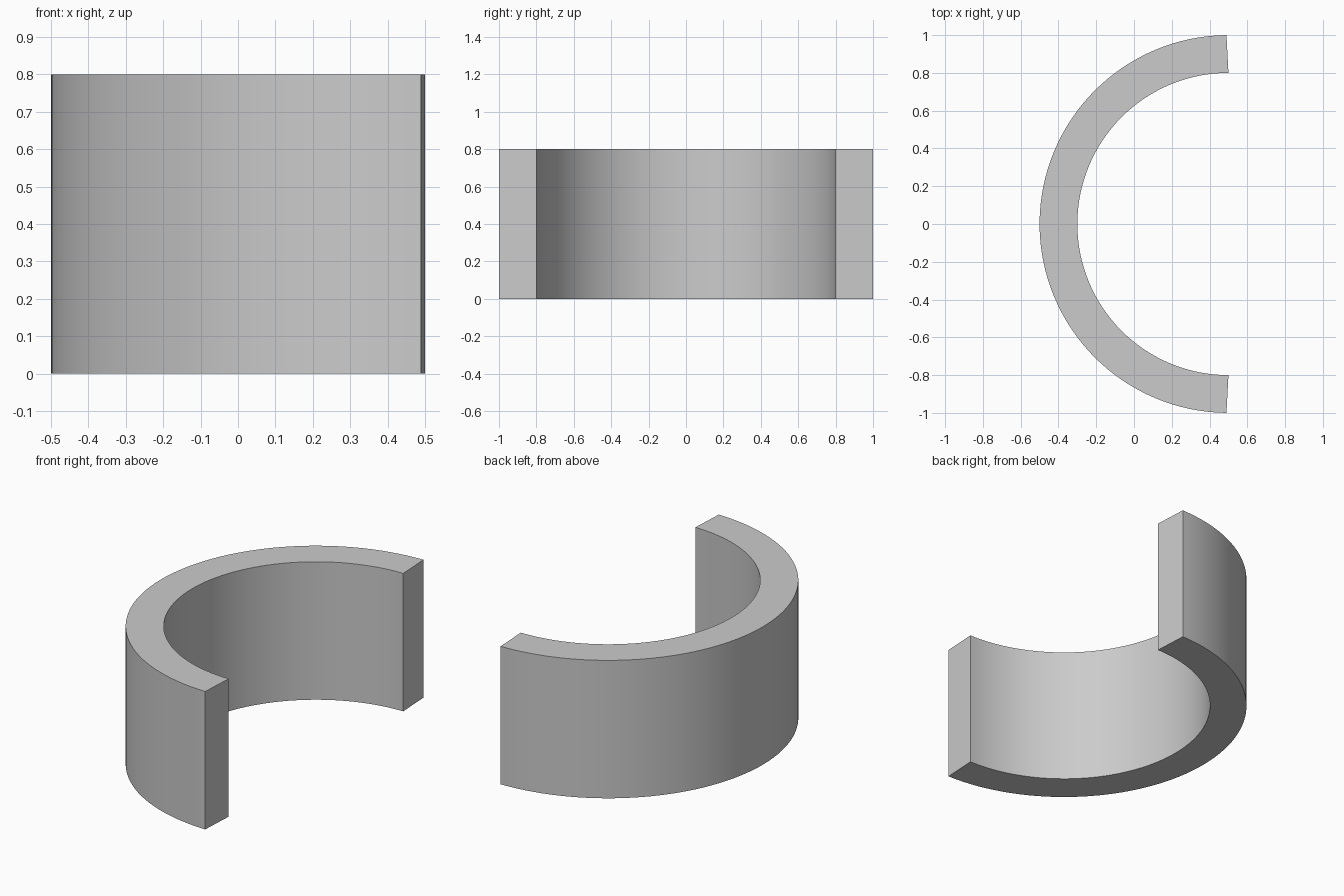
import bpy, bmesh
from math import cos, sin, radians

if "Cube" in bpy.data.objects:
    bpy.data.objects.remove(bpy.data.objects["Cube"])

SEGMENTS = 64
CENTRE_X, HEIGHT = 0.5, 0.8


def arc(radius, start, end):
    """Points along an arc around the ring centre, angles in degrees."""
    points = []
    for i in range(SEGMENTS + 1):
        a = radians(start + (end - start) * i / SEGMENTS)
        points.append((CENTRE_X + radius * cos(a), radius * sin(a)))
    return points


# Half ring: quad strip between outer and inner arcs, extruded upward
outer = arc(1.0, 90.6, 269.4)
inner = arc(0.8, 90.0, 270.0)
bm = bmesh.new()
outer_verts = [bm.verts.new((x, y, 0)) for x, y in outer]
inner_verts = [bm.verts.new((x, y, 0)) for x, y in inner]
for i in range(SEGMENTS):
    bm.faces.new((outer_verts[i], outer_verts[i + 1],
                  inner_verts[i + 1], inner_verts[i]))
result = bmesh.ops.extrude_face_region(bm, geom=bm.faces[:], use_keep_orig=True)
top = [v for v in result["geom"] if isinstance(v, bmesh.types.BMVert)]
bmesh.ops.translate(bm, verts=top, vec=(0, 0, HEIGHT))
bmesh.ops.recalc_face_normals(bm, faces=bm.faces[:])

mesh = bpy.data.meshes.new("half_ring")
bm.to_mesh(mesh)
bm.free()
ring = bpy.data.objects.new("half_ring", mesh)
bpy.context.collection.objects.link(ring)

# Smooth curved walls, crisp rims and ends
bpy.context.view_layer.objects.active = ring
ring.select_set(True)
bpy.ops.object.shade_smooth_by_angle(angle=radians(30))
